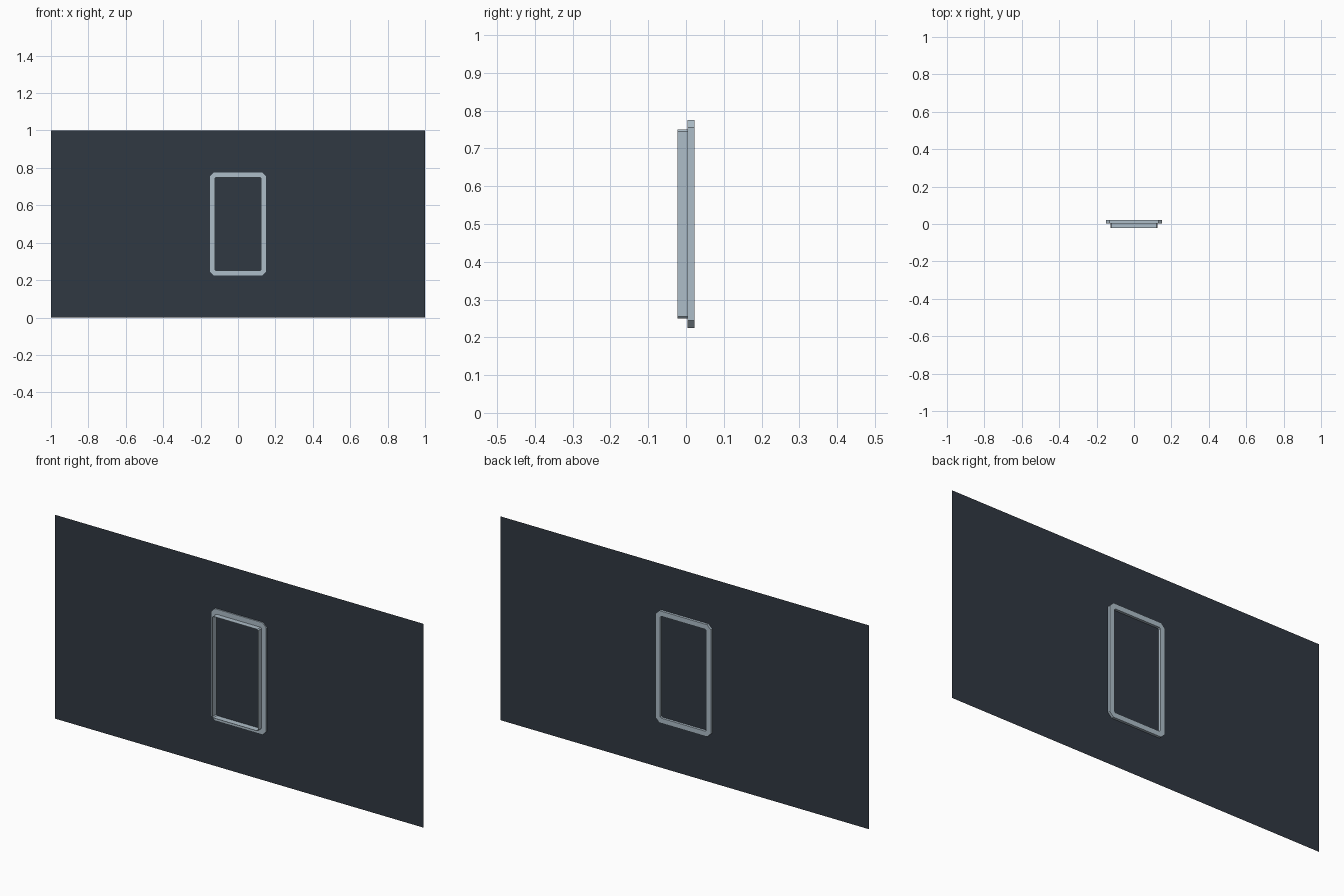
import bpy, bmesh

if "Cube" in bpy.data.objects:
    bpy.data.objects.remove(bpy.data.objects["Cube"])


def material(name, rgb):
    m = bpy.data.materials.new(name)
    m.diffuse_color = (*rgb, 1)
    m.use_nodes = True
    m.node_tree.nodes["Principled BSDF"].inputs["Base Color"].default_value = m.diffuse_color
    return m


dark = material("dark wall", (0.03, 0.04, 0.055))
pale = material("pale blue grey", (0.42, 0.51, 0.58))
CZ = 0.5


def outline(hx, hz, c):
    """Rectangle with chamfered corners, around the window centre."""
    return [(hx, -hz + c), (hx, hz - c), (hx - c, hz), (-hx + c, hz),
            (-hx, hz - c), (-hx, -hz + c), (-hx + c, -hz), (hx - c, -hz)]


def loft(name, rings, mat, closed=False):
    """Joins successive outlines (half width, half height, chamfer, y)."""
    bm = bmesh.new()
    loops = [[bm.verts.new((x, y, CZ + z)) for x, z in outline(hx, hz, c)]
             for hx, hz, c, y in rings]
    pairs = list(zip(loops, loops[1:]))
    if closed:
        pairs.append((loops[-1], loops[0]))
    for a, b in pairs:
        for i in range(8):
            j = (i + 1) % 8
            bm.faces.new((a[i], a[j], b[j], b[i]))
    bmesh.ops.recalc_face_normals(bm, faces=bm.faces)
    me = bpy.data.meshes.new(name)
    bm.to_mesh(me)
    bm.free()
    me.materials.append(mat)
    ob = bpy.data.objects.new(name, me)
    bpy.context.collection.objects.link(ob)
    return ob


# thin wall sheet
me = bpy.data.meshes.new("wall")
me.from_pydata([(-1, .01, 0), (1, .01, 0), (1, .01, 1), (-1, .01, 1)], [], [(0, 1, 2, 3)])
me.materials.append(dark)
bpy.context.collection.objects.link(bpy.data.objects.new("wall", me))

# flange ring straddling the wall
loft("frame_flange", [(.15, .275, .02, .004), (.15, .275, .02, .022),
                      (.125, .25, .005, .022), (.125, .25, .005, .004)], pale, True)

# thin sleeve projecting to the front
loft("frame_sleeve", [(.125, .25, .005, .004), (.125, .25, .005, -.022),
                      (.1235, .2485, .005, -.022), (.1235, .2485, .005, .004)], pale, True)
